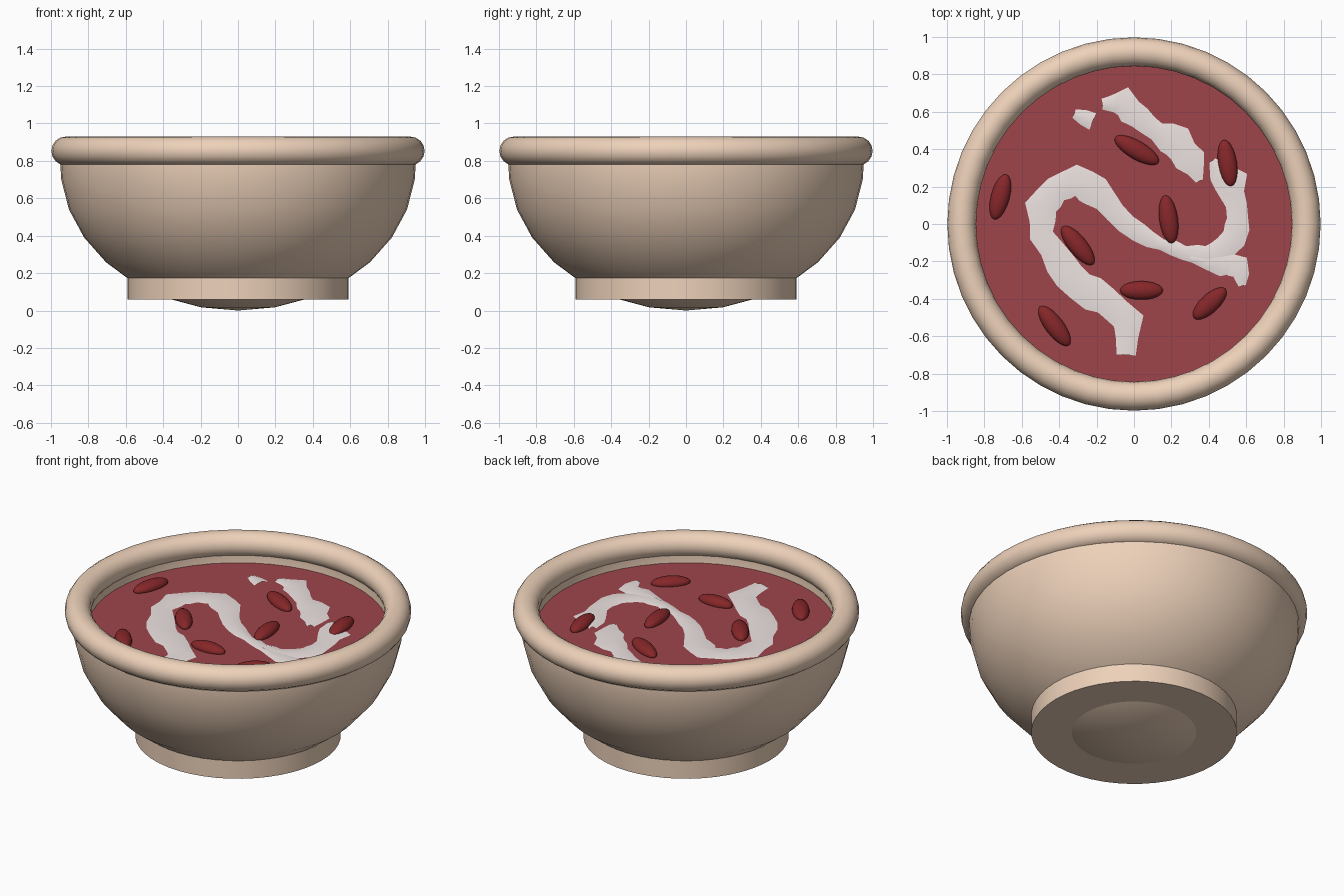
import bpy, bmesh, math, random
from mathutils import Vector

if "Cube" in bpy.data.objects:
    bpy.data.objects.remove(bpy.data.objects["Cube"])

random.seed(4)
SOUP_Z = 0.755


def material(name, rgb):
    m = bpy.data.materials.new(name)
    m.diffuse_color = (*rgb, 1)
    m.use_nodes = True
    m.node_tree.nodes["Principled BSDF"].inputs["Base Color"].default_value = m.diffuse_color
    return m


CLAY = material("clay", (0.85, 0.64, 0.49))
SOUP = material("soup_red", (0.34, 0.06, 0.07))
BEAN = material("bean_red", (0.24, 0.02, 0.022))
CREAM = material("cream", (0.85, 0.77, 0.75))


def finish(obj, name, mat, angle=40):
    obj.name = name
    obj.data.materials.append(mat)
    bpy.ops.object.select_all(action='DESELECT')
    obj.select_set(True)
    bpy.context.view_layer.objects.active = obj
    bpy.ops.object.shade_smooth_by_angle(angle=math.radians(angle))
    return obj


def mesh_object(name, verts, faces, mat, angle=40):
    me = bpy.data.meshes.new(name)
    me.from_pydata(verts, [], faces)
    bm = bmesh.new()
    bm.from_mesh(me)
    bmesh.ops.remove_doubles(bm, verts=bm.verts, dist=1e-5)
    bmesh.ops.recalc_face_normals(bm, faces=bm.faces)
    bm.to_mesh(me)
    bm.free()
    obj = bpy.data.objects.new(name, me)
    bpy.context.collection.objects.link(obj)
    return finish(obj, name, mat, angle)


def lathe(name, profile, mat, n=48):
    verts = [(r * math.cos(2 * math.pi * i / n), r * math.sin(2 * math.pi * i / n), z)
             for r, z in profile for i in range(n)]
    faces = [(j * n + i, j * n + (i + 1) % n, (j + 1) * n + (i + 1) % n, (j + 1) * n + i)
             for j in range(len(profile) - 1) for i in range(n)]
    return mesh_object(name, verts, faces, mat)


# bowl: half ellipsoid shell, outside then inside
steps = [math.radians(12 * k) for k in range(8)] + [math.pi / 2]
outer = [(0.95 * math.sin(a), 0.78 - 0.78 * math.cos(a)) for a in steps]
inner = [(0.865 * math.sin(a), 0.80 - 0.70 * math.cos(a)) for a in reversed(steps)]
lathe("bowl", outer + [(0.95, 0.84), (0.865, 0.84)] + inner, CLAY)

# rounded rim
bpy.ops.mesh.primitive_torus_add(major_radius=0.921, minor_radius=0.077, major_segments=48,
                                 minor_segments=16, location=(0, 0, 0.853))
finish(bpy.context.object, "rim", CLAY)

# foot
bpy.ops.mesh.primitive_cylinder_add(vertices=48, radius=0.592, depth=0.14, location=(0, 0, 0.13))
finish(bpy.context.object, "foot", CLAY)

# soup surface
bpy.ops.mesh.primitive_circle_add(vertices=48, radius=0.865, fill_type='NGON',
                                  location=(0, 0, SOUP_Z))
finish(bpy.context.object, "soup", SOUP)

# beans: x, y, angle, half length
beans = [(-0.715, 0.145, 75, 0.125), (0.015, 0.395, -30, 0.135), (0.5, 0.325, -81, 0.127),
         (0.185, 0.025, -82, 0.13), (-0.3, -0.115, -51, 0.13), (0.04, -0.355, 0, 0.115),
         (0.405, -0.425, 43, 0.115), (-0.425, -0.545, -53, 0.13)]
for i, (x, y, a, half) in enumerate(beans):
    bpy.ops.mesh.primitive_uv_sphere_add(segments=20, ring_count=12, radius=1,
                                         location=(x, y, SOUP_Z + 0.006),
                                         rotation=(0, 0, math.radians(a)))
    bean = bpy.context.object
    bean.scale = (half, 0.05, 0.038)
    finish(bean, f"bean_{i + 1}", BEAN)


# cream: ragged ribbons along x, y, half width points
def cream_ribbon(name, pts, per=2):
    path = []
    for i in range(len(pts) - 1):
        a, b = Vector(pts[i]), Vector(pts[i + 1])
        path += [a.lerp(b, k / per) for k in range(per)]
    path.append(Vector(pts[-1]))
    verts, faces = [], []
    for i, p in enumerate(path):
        d = path[min(i + 1, len(path) - 1)] - path[max(i - 1, 0)]
        side = Vector((-d.y, d.x)).normalized()
        for s, h in ((-1, 0.002), (0, 0.012), (1, 0.002)):
            w = s * p.z * random.uniform(0.82, 1.18)
            verts.append((p.x + side.x * w, p.y + side.y * w, SOUP_Z + h))
    for i in range(len(path) - 1):
        for k in (0, 1):
            faces.append((3 * i + k, 3 * i + 3 + k, 3 * i + 4 + k, 3 * i + 1 + k))
    mesh_object(name, verts, faces, CREAM)


cream_ribbon("cream_swirl", [
    (-0.04, -0.7, 0.055), (-0.03, -0.52, 0.075), (-0.15, -0.41, 0.085), (-0.29, -0.34, 0.08),
    (-0.40, -0.21, 0.075), (-0.49, -0.06, 0.06), (-0.50, 0.09, 0.075), (-0.42, 0.19, 0.075),
    (-0.31, 0.23, 0.095), (-0.20, 0.18, 0.08), (-0.10, 0.06, 0.06), (0.02, -0.05, 0.055),
    (0.15, -0.11, 0.035), (0.27, -0.15, 0.04), (0.39, -0.18, 0.06), (0.49, -0.12, 0.065),
    (0.56, -0.02, 0.07), (0.54, 0.10, 0.055), (0.51, 0.22, 0.10), (0.42, 0.34, 0.02)])
cream_ribbon("cream_tail", [
    (-0.17, 0.64, 0.03), (-0.06, 0.65, 0.075), (0.03, 0.57, 0.07), (0.12, 0.49, 0.055),
    (0.23, 0.44, 0.085), (0.30, 0.34, 0.075), (0.35, 0.23, 0.02)])
cream_ribbon("cream_spur", [(0.30, -0.18, 0.02), (0.47, -0.21, 0.06), (0.56, -0.22, 0.07),
                            (0.58, -0.33, 0.02)])
cream_ribbon("cream_fleck", [(-0.32, 0.59, 0.03), (-0.22, 0.55, 0.045)])
